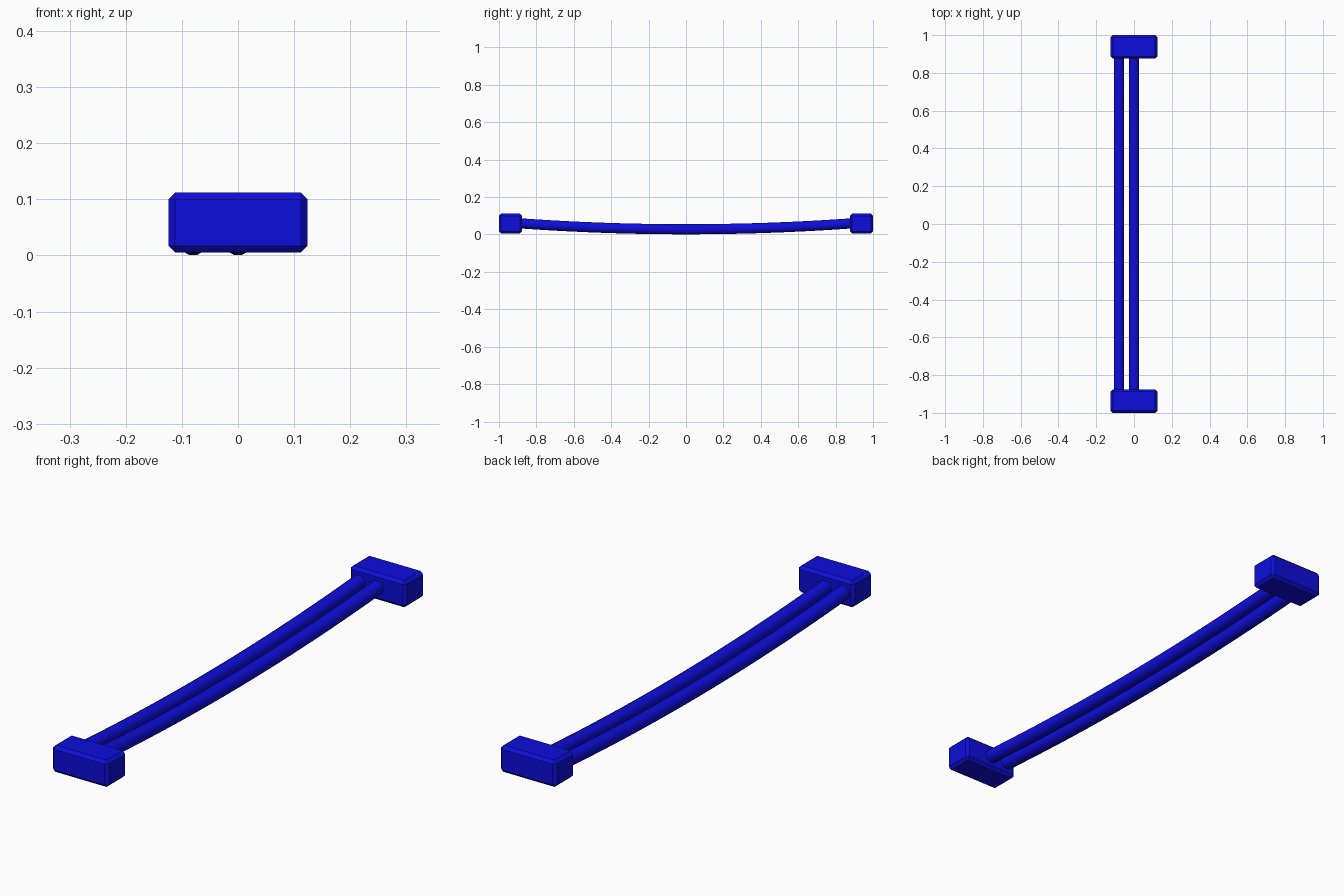
import bpy
import bmesh
import math

cube = bpy.data.objects.get("Cube")
if cube:
    bpy.data.objects.remove(cube, do_unlink=True)

blue = bpy.data.materials.new("deep_blue")
blue.use_nodes = True
color = (0.004, 0.004, 0.72, 1)
blue.diffuse_color = color
blue.node_tree.nodes["Principled BSDF"].inputs["Base Color"].default_value = color


def add_object(name, bm):
    bmesh.ops.recalc_face_normals(bm, faces=bm.faces)
    mesh = bpy.data.meshes.new(name)
    bm.to_mesh(mesh)
    bm.free()
    mesh.materials.append(blue)
    obj = bpy.data.objects.new(name, mesh)
    bpy.context.collection.objects.link(obj)
    return obj


# Chamfered end blocks
def end_block(name, side):
    bm = bmesh.new()
    bmesh.ops.create_cube(bm, size=1)
    bmesh.ops.scale(bm, vec=(0.248, 0.124, 0.107), verts=bm.verts)
    bmesh.ops.translate(bm, vec=(0, side * 0.938, 0.0585), verts=bm.verts)
    bmesh.ops.bevel(bm, geom=list(bm.edges), offset=0.012,
                    segments=1, affect='EDGES')
    add_object(name, bm)


# Sagging round rails, their ends sunk into the blocks
def rail(name, x, radius=0.028, sides=12, steps=32, reach=0.93):
    bm = bmesh.new()
    rings = []
    for i in range(steps + 1):
        y = reach * (2 * i / steps - 1)
        z = radius + 0.04 * y * y
        tilt = math.atan(0.08 * y)
        ring = []
        for k in range(sides):
            a = math.tau * (k + 0.5) / sides
            up = radius * math.sin(a)
            ring.append(bm.verts.new((x + radius * math.cos(a),
                                      y - up * math.sin(tilt),
                                      z + up * math.cos(tilt))))
        rings.append(ring)
    for a, b in zip(rings, rings[1:]):
        for k in range(sides):
            n = (k + 1) % sides
            bm.faces.new((a[k], a[n], b[n], b[k]))
    bm.faces.new(rings[0])
    bm.faces.new(rings[-1])
    obj = add_object(name, bm)
    bpy.ops.object.select_all(action='DESELECT')
    obj.select_set(True)
    bpy.context.view_layer.objects.active = obj
    bpy.ops.object.shade_smooth_by_angle(angle=math.radians(40))


end_block("front_block", -1)
end_block("back_block", 1)
rail("right_rail", -0.08)
rail("center_rail", 0)
